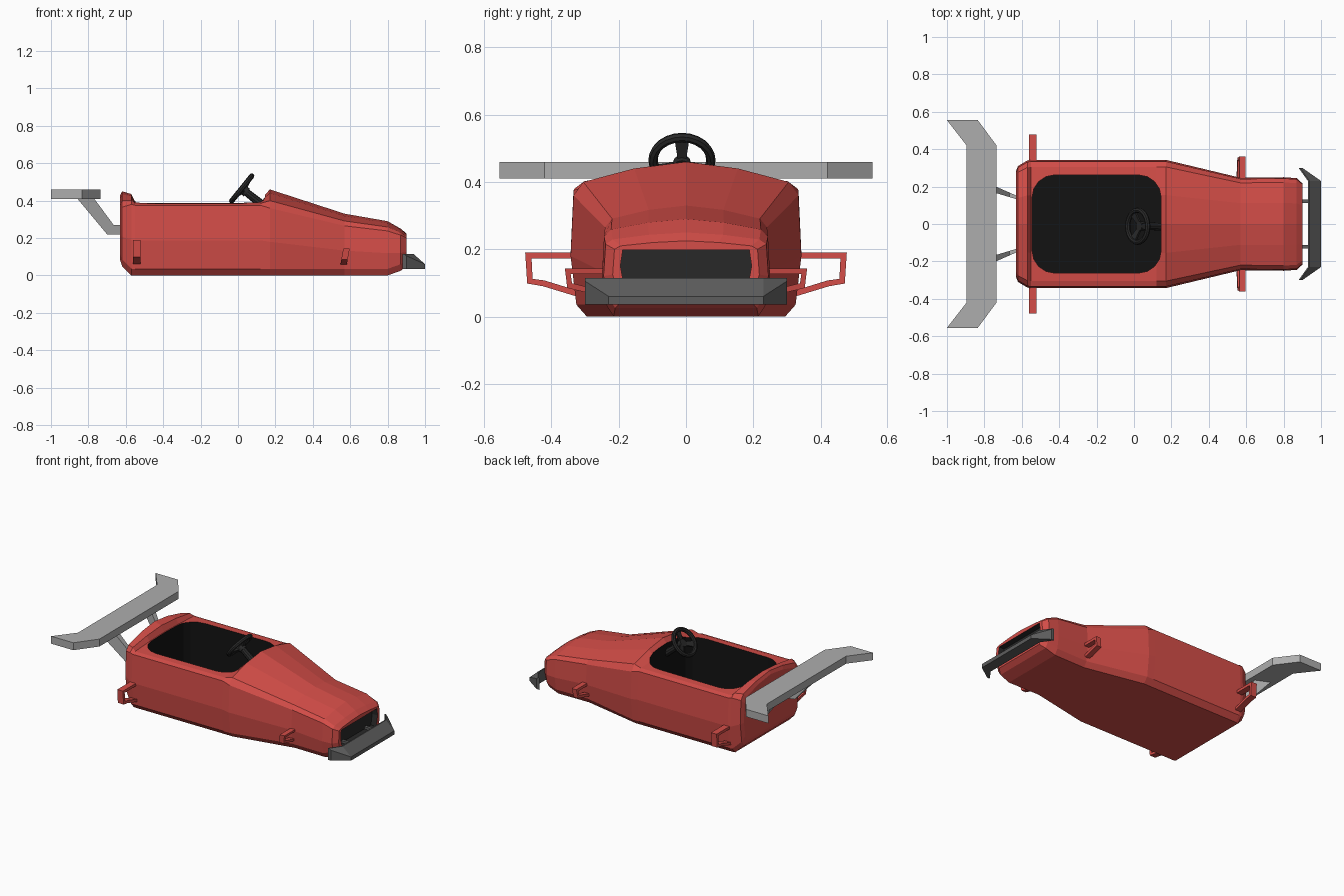
import bpy, bmesh
from math import sin, cos, pi, radians
from mathutils import Vector, Matrix

if "Cube" in bpy.data.objects:
    bpy.data.objects.remove(bpy.data.objects["Cube"])


def material(name, rgb):
    m = bpy.data.materials.new(name)
    m.diffuse_color = (*rgb, 1)
    m.use_nodes = True
    m.node_tree.nodes["Principled BSDF"].inputs["Base Color"].default_value = m.diffuse_color
    return m


red = material("red_paint", (0.66, 0.075, 0.065))
black = material("black_interior", (0.006, 0.006, 0.006))
charcoal = material("charcoal", (0.022, 0.022, 0.022))
dark_grey = material("dark_grey", (0.11, 0.11, 0.11))
light_grey = material("light_grey", (0.42, 0.42, 0.42))


def finish(name, bm, mat):
    bmesh.ops.recalc_face_normals(bm, faces=bm.faces[:])
    me = bpy.data.meshes.new(name)
    bm.to_mesh(me)
    bm.free()
    me.materials.append(mat)
    ob = bpy.data.objects.new(name, me)
    bpy.context.collection.objects.link(ob)
    return ob


def loft(name, rings, mat):
    """Skin a list of equal-length vertex loops and cap both ends."""
    bm = bmesh.new()
    vs = [[bm.verts.new(p) for p in r] for r in rings]
    n = len(vs[0])
    for a, b in zip(vs, vs[1:]):
        for i in range(n):
            j = (i + 1) % n
            bm.faces.new((a[i], a[j], b[j], b[i]))
    bm.faces.new(vs[0])
    bm.faces.new(vs[-1])
    return finish(name, bm, mat)


def cut(target, cutter):
    mod = target.modifiers.new("cut", 'BOOLEAN')
    mod.operation = 'DIFFERENCE'
    mod.solver = 'EXACT'
    mod.material_mode = 'TRANSFER'
    mod.object = cutter
    cutter.hide_render = True
    bpy.context.view_layer.objects.active = target
    bpy.ops.object.modifier_apply(modifier=mod.name)
    bpy.data.objects.remove(cutter)


# Body shell: stations of x, half width, bottom z, wall top z, crown z
def section(x, w, zb, zw, zt):
    h = zt - zw
    half = [(w * .86, zb), (w * .95, zb + .035), (w, (zb + zw) / 2), (w * .975, zw),
            (w * .89, zw + .4 * h), (w * .45, zw + .8 * h)]
    return ([(x, y, z) for y, z in half] + [(x, 0, zt)]
            + [(x, -y, z) for y, z in reversed(half)])


stations = [(-.63, .285, .08, .34, .43), (-.62, .31, .05, .365, .45),
            (-.57, .34, 0, .38, .435), (-.55, .343, 0, .375, .395),
            (.12, .343, 0, .375, .402), (.17, .343, 0, .36, .46),
            (.57, .247, 0, .265, .33), (.80, .25, 0, .238, .29),
            (.87, .245, .025, .215, .25), (.90, .218, .05, .2, .225)]
body = loft("body_shell", [section(*s) for s in stations], red)
body.data.materials.append(black)
body.data.materials.append(charcoal)


# Cockpit opening: rounded rectangle cut down to a low floor
def rounded(x0, x1, hw, r, z, n=4):
    pts = []
    for k, (cx, cy) in enumerate([(x1 - r, hw - r), (x0 + r, hw - r),
                                  (x0 + r, r - hw), (x1 - r, r - hw)]):
        for i in range(n + 1):
            a = pi / 2 * (k + i / n)
            pts.append((cx + r * cos(a), cy + r * sin(a), z))
    return pts


cut(body, loft("cockpit_cutter", [rounded(-.545, .145, .262, .12, z) for z in (.06, .6)], black))

# Nose grille recess
grille = [(.182, .08), (.195, .15), (.188, .198), (-.188, .198), (-.195, .15), (-.182, .08)]
cut(body, loft("grille_cutter", [[(x, y, z) for y, z in grille] for x in (.86, .95)], charcoal))

# Rear wing: slab with swept-back tips
rear = [(-.555, -1.0, -.835), (-.42, -.895, -.735), (.42, -.895, -.735), (.555, -1.0, -.835)]
loft("rear_wing", [[(a, y, .41), (b, y, .41), (b, y, .46), (a, y, .46)]
                   for y, a, b in rear], light_grey)

# Front wing: wedge with swept-back tips
front = [(-.30, .88, .90, .105), (-.23, .93, 1.0, .06), (.23, .93, 1.0, .06), (.30, .88, .90, .105)]
loft("front_wing", [[(a, y, .035), (b, y, .035), (b, y, h), (a + .008, y, .115), (a, y, .115)]
                    for y, a, b, h in front], dark_grey)

# Mirrored wing struts and suspension brackets
rear_strut = [(-.60, .22), (-.70, .22), (-.86, .412), (-.77, .412), (-.665, .27), (-.60, .27)]
rear_bracket = [(.31, .19), (.478, .19), (.472, .098), (.425, .09), (.31, .055),
                (.31, .073), (.42, .107), (.456, .112), (.459, .172), (.31, .172)]
front_bracket = [(.225, .143), (.36, .143), (.353, .085), (.325, .078), (.225, .055),
                 (.225, .071), (.322, .095), (.339, .099), (.343, .127), (.225, .127)]
for side, tag in ((1, "left"), (-1, "right")):
    loft("rear_wing_strut_" + tag,
         [[(x, side * (.13 + k * .018 + (-.62 - x) * (.3 + k * .14)), z) for x, z in rear_strut]
          for k in (0, 1)], light_grey)
    loft("front_wing_strut_" + tag,
         [[(x, side * y, z) for y, z in ((.112, .07), (.132, .07), (.132, .095), (.112, .095))]
          for x in (.86, .94)], dark_grey)
    loft("rear_bracket_" + tag,
         [[(x, side * y, z) for y, z in rear_bracket] for x in (-.562, -.52)], red)
    loft("front_bracket_" + tag,
         [[(x + (z - .06) * .18, side * y, z) for y, z in front_bracket]
          for x in (.548, .582)], red)

# Steering wheel: rim, spokes, hub and column, tilted towards the driver
tilt = Matrix.Translation((.02, -.012, .465)) @ Matrix.Rotation(-.895, 4, 'Y')


def ring(r, z, n):
    return [tilt @ Vector((r * cos(2 * pi * i / n), r * sin(2 * pi * i / n), z)) for i in range(n)]


bpy.ops.mesh.primitive_torus_add(major_segments=24, minor_segments=8,
                                 major_radius=.086, minor_radius=.014)
rim = bpy.context.object
rim.name = "steering_wheel_rim"
rim.data.transform(tilt)
rim.data.materials.append(charcoal)
for i in range(3):
    m = tilt @ Matrix.Rotation(radians(120 * i), 4, 'Z')
    loft(f"steering_spoke_{i + 1}",
         [[m @ Vector((r, y, z)) for y, z in ((-w, dz), (w, dz), (w, dz + .012), (-w, dz + .012))]
          for r, w, dz in ((.01, .011, -.025), (.084, .022, -.006))], charcoal)
loft("steering_hub", [ring(.026, -.035, 12), ring(.026, -.008, 12)], charcoal)
loft("steering_column", [ring(.024, -.17, 10), ring(.02, -.03, 10)], charcoal)
